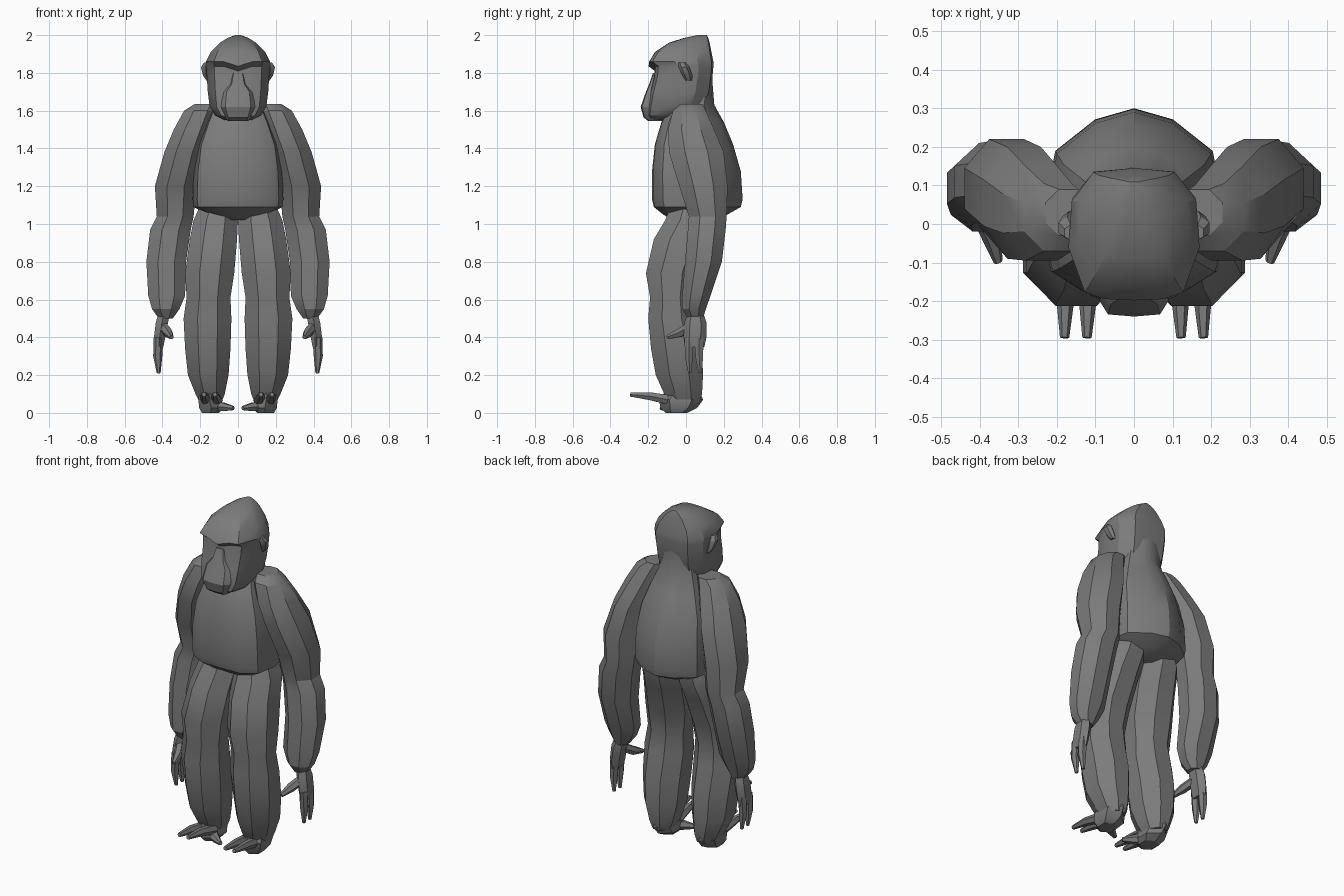
import bpy, bmesh, math
from mathutils import Vector

cube = bpy.data.objects.get("Cube")
if cube:
    bpy.data.objects.remove(cube, do_unlink=True)

GREY = (0.2, 0.2, 0.2, 1)
fur = bpy.data.materials.new("grey_fur")
fur.use_nodes = True
fur.diffuse_color = GREY
fur.node_tree.nodes["Principled BSDF"].inputs["Base Color"].default_value = GREY


def finish(name, bm, mirror):
    """Turn a bmesh into a smooth-by-angle object, optionally mirrored."""
    bmesh.ops.recalc_face_normals(bm, faces=bm.faces)
    mesh = bpy.data.meshes.new(name)
    bm.to_mesh(mesh)
    bm.free()
    mesh.materials.append(fur)
    obj = bpy.data.objects.new(name, mesh)
    bpy.context.collection.objects.link(obj)
    bpy.ops.object.select_all(action="DESELECT")
    obj.select_set(True)
    bpy.context.view_layer.objects.active = obj
    bpy.ops.object.shade_smooth_by_angle(angle=math.radians(30))
    if mirror:
        mod = obj.modifiers.new("mirror", "MIRROR")
        mod.use_mirror_merge = False
    return obj


def loft(name, rings, mirror=False, tweak=None):
    """Skin a stack of point rings and cap both ends."""
    bm = bmesh.new()
    loops = [[bm.verts.new(p) for p in ring] for ring in rings]
    for low, high in zip(loops, loops[1:]):
        for i in range(len(low)):
            j = (i + 1) % len(low)
            bm.faces.new((low[i], low[j], high[j], high[i]))
    bm.faces.new(loops[0])
    bm.faces.new(loops[-1])
    if tweak:
        for v in bm.verts:
            tweak(v.co)
    return finish(name, bm, mirror)


def body(name, half, rows, tweak=None):
    """Symmetric body part: rows are (z, front y, back y, half width)."""
    outline = half + [(-u, v) for u, v in reversed(half) if u > 0]
    rings = [[(u * w, front + v * (back - front), z) for u, v in outline]
             for z, front, back, w in rows]
    return loft(name, rings, tweak=tweak)


def limb(name, rows, sides=8):
    """Mirrored limb: rows are (z, inner x, outer x, front y, back y)."""
    step = math.tau / sides
    grow = 1 / math.cos(step / 2)
    rings = []
    for z, x0, x1, y0, y1 in rows:
        ring = []
        for i in range(sides):
            a = step * (i + 0.5)
            ring.append(((x0 + x1) / 2 + (x1 - x0) / 2 * grow * math.cos(a),
                         (y0 + y1) / 2 + (y1 - y0) / 2 * grow * math.sin(a), z))
        rings.append(ring)
    return loft(name, rings, mirror=True)


def digit(name, path, sides=6):
    """Mirrored finger or toe: path entries are (point, radius)."""
    points = [Vector(p) for p, r in path]
    turn = (points[-1] - points[0]).to_track_quat("Z", "Y")
    rings = []
    for p, (_, r) in zip(points, path):
        rings.append([p + turn @ Vector((r * math.cos(i * math.tau / sides),
                                         r * math.sin(i * math.tau / sides), 0))
                      for i in range(sides)])
    return loft(name, rings, mirror=True)


# Torso with the ridged back that runs up into the nape
TORSO = [(0, 0), (.55, .01), (.9, .12), (1, .4), (.85, .77), (.42, .94), (0, 1)]
body("torso", TORSO, [
    (1.02, -.07, .13, .07),
    (1.05, -.12, .22, .16),
    (1.09, -.17, .29, .235),
    (1.13, -.18, .3, .24),
    (1.28, -.18, .29, .235),
    (1.42, -.165, .25, .215),
    (1.54, -.13, .2, .17),
    (1.63, -.08, .15, .13),
    (1.75, 0, .14, .115),
    (1.86, .03, .135, .1),
])


# Head: narrow crest at the back, brow ledge dipping in the middle
def dip_brow(co):
    if abs(co.x) < .01 and co.y < -.15 and 1.82 < co.z < 1.88:
        co.z -= .025


HEAD = [(0, 0), (.45, .01), (.75, .06), (1, .4), (.95, .75), (.62, .97), (0, 1)]
body("head", HEAD, [
    (1.55, -.19, -.06, .07),
    (1.575, -.205, .04, .12),
    (1.62, -.205, .1, .15),
    (1.7, -.19, .13, .16),
    (1.78, -.17, .14, .165),
    (1.835, -.165, .145, .168),
    (1.86, -.198, .145, .17),
    (1.91, -.165, .135, .145),
    (1.96, -.09, .125, .095),
    (1.985, -.01, .118, .055),
    (2, .06, .11, .015),
], dip_brow)

# Muzzle with a narrow nose bridge
MUZZLE = [(0, 0), (.75, .04), (1, .3), (1, 1), (0, 1)]
body("muzzle", MUZZLE, [
    (1.545, -.2, -.12, .055),
    (1.565, -.225, -.1, .07),
    (1.62, -.24, -.1, .09),
    (1.7, -.212, -.1, .08),
    (1.74, -.195, -.1, .045),
    (1.8, -.175, -.1, .03),
])

# Ears
limb("ears", [
    (1.76, .15, .168, 0, .03),
    (1.785, .15, .185, -.015, .03),
    (1.83, .15, .196, -.035, .015),
    (1.855, .15, .18, -.04, -.005),
], sides=6)

# Arms: sloping shoulder, narrow elbow, heavy forearm, tight wrist
limb("arms", [
    (1.635, .11, .23, -.03, .09),
    (1.6, .11, .285, -.07, .105),
    (1.5, .14, .34, -.095, .15),
    (1.38, .18, .39, -.09, .2),
    (1.2, .22, .44, -.035, .22),
    (1.04, .235, .43, .015, .215),
    (.97, .25, .465, .01, .21),
    (.8, .275, .485, -.005, .19),
    (.62, .28, .475, -.02, .13),
    (.55, .31, .455, -.02, .105),
    (.5, .345, .42, .01, .09),
])

# Hands: palm, two thick fingers and a thumb
limb("palms", [
    (.53, .36, .42, .015, .085),
    (.48, .37, .435, .0, .1),
    (.4, .385, .445, -.005, .1),
    (.35, .395, .44, .0, .09),
], sides=6)
for side, y in (("front", .015), ("rear", .07)):
    digit(side + "_fingers", [((.42, y, .4), .026), ((.425, y, .3), .024),
                              ((.42, y + .005, .21), .01)])
digit("thumbs", [((.4, .03, .46), .026), ((.37, -.03, .425), .026),
                 ((.352, -.098, .4), .012)])

# Legs: thighs lean forward to the knee, calves drop to the ankle
limb("legs", [
    (1.1, .005, .2, -.08, .16),
    (1.02, .0, .235, -.11, .16),
    (.92, .005, .255, -.17, .12),
    (.74, .02, .28, -.212, .06),
    (.61, .04, .272, -.19, .035),
    (.5, .035, .288, -.2, .05),
    (.34, .04, .28, -.185, .085),
    (.2, .05, .265, -.16, .09),
    (.1, .07, .225, -.115, .085),
    (.05, .09, .2, -.08, .07),
])

# Feet: sole, two forward toes and an inward big toe
limb("feet", [
    (0, .1, .19, -.1, .0),
    (.025, .08, .205, -.12, .045),
    (.07, .09, .21, -.13, .075),
    (.11, .1, .2, -.1, .06),
], sides=6)
for side, x in (("inner", .12), ("outer", .178)):
    digit(side + "_toes", [((x - .01, -.07, .065), .03), ((x, -.19, .088), .024),
                           ((x + .002, -.295, .097), .012)])
digit("big_toes", [((.13, -.05, .035), .03), ((.08, -.1, .032), .026),
                   ((.025, -.13, .025), .012)])
